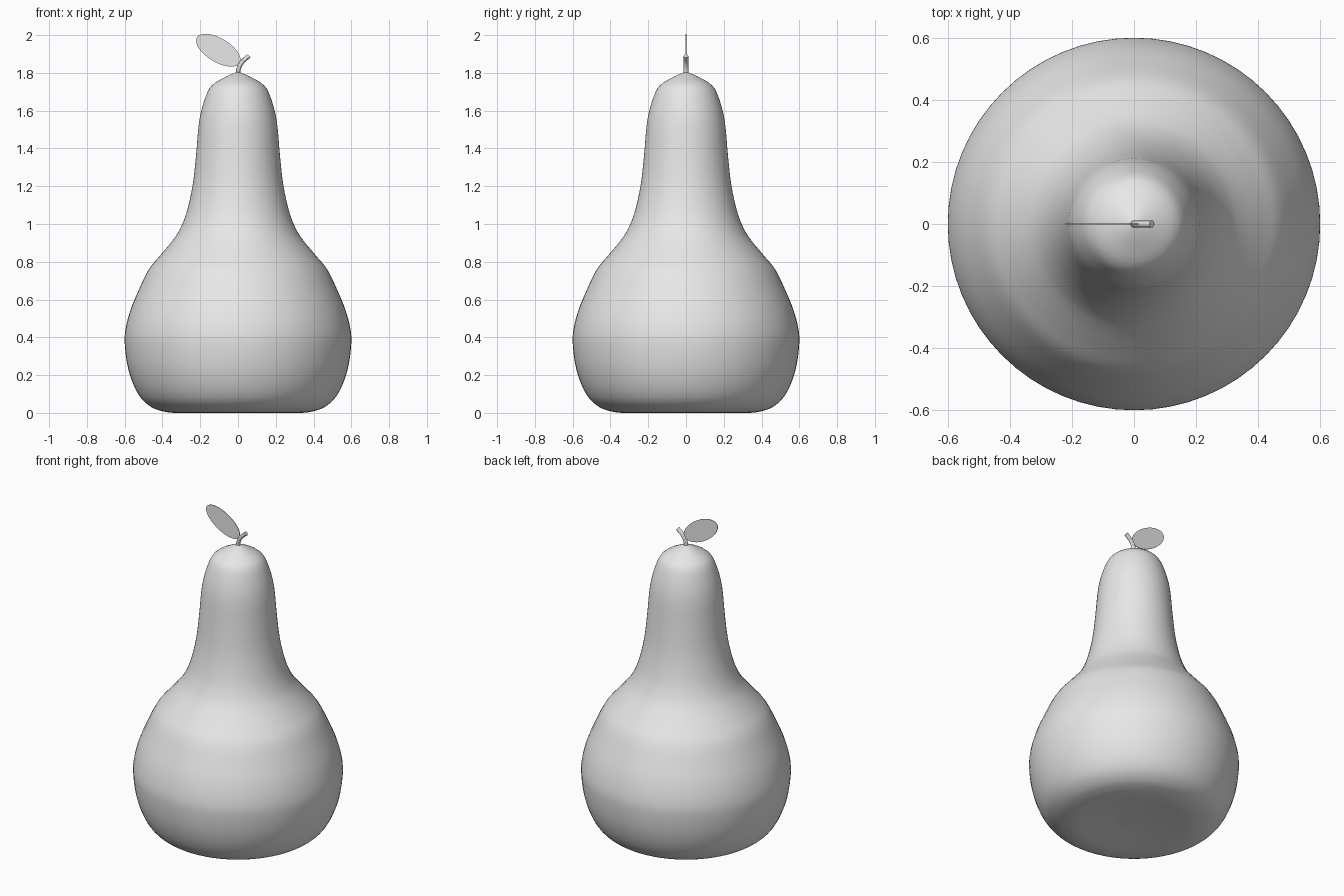
import bpy, bmesh, math
from mathutils import Vector, Matrix

cube = bpy.data.objects.get("Cube")
if cube:
    bpy.data.objects.remove(cube)

grey = bpy.data.materials.new("light_grey")
grey.use_nodes = True
grey.diffuse_color = (0.8, 0.8, 0.8, 1)
grey.node_tree.nodes["Principled BSDF"].inputs["Base Color"].default_value = (0.8, 0.8, 0.8, 1)


def add_object(name, bm, smooth=True):
    mesh = bpy.data.meshes.new(name)
    bm.to_mesh(mesh)
    bm.free()
    mesh.materials.append(grey)
    obj = bpy.data.objects.new(name, mesh)
    bpy.context.collection.objects.link(obj)
    for poly in mesh.polygons:
        poly.use_smooth = smooth
    return obj


def smooth_path(points, steps):
    """Catmull-Rom curve through the points."""
    pts = [Vector(p) for p in points]
    pts = [2 * pts[0] - pts[1]] + pts + [2 * pts[-1] - pts[-2]]
    out = []
    for a, b, c, d in zip(pts, pts[1:], pts[2:], pts[3:]):
        for i in range(steps):
            t = i / steps
            out.append(0.5 * (2 * b + (c - a) * t + (2 * a - 5 * b + 4 * c - d) * t * t
                              + (3 * b - a - 3 * c + d) * t ** 3))
    return out + [pts[-2]]


def skin(bm, rings):
    for low, high in zip(rings, rings[1:]):
        for i in range(len(low)):
            j = (i + 1) % len(low)
            bm.faces.new((low[i], low[j], high[j], high[i]))


# Fruit body: revolved profile (radius, height) with a slightly sunken base
PROFILE = [(0.11, 0.014), (0.22, 0.007), (0.33, 0.0), (0.40, 0.009), (0.457, 0.03),
           (0.51, 0.074), (0.553, 0.148), (0.585, 0.25), (0.6, 0.37), (0.594, 0.45),
           (0.569, 0.545), (0.526, 0.65), (0.474, 0.757), (0.415, 0.83), (0.352, 0.905),
           (0.31, 0.968), (0.272, 1.063), (0.24, 1.206), (0.222, 1.365), (0.206, 1.54),
           (0.178, 1.655), (0.14, 1.732), (0.06, 1.782), (0.005, 1.805)]
SIDES = 64
bm = bmesh.new()
rings = []
for p in smooth_path(PROFILE, 4):
    angles = [math.tau * i / SIDES for i in range(SIDES)]
    rings.append([bm.verts.new((p.x * math.cos(a), p.x * math.sin(a), p.y)) for a in angles])
skin(bm, rings)
bm.faces.new(rings[-1])
add_object("fruit_body", bm)

# Flat disc closing the base, facing inward
bm = bmesh.new()
bmesh.ops.create_circle(bm, cap_ends=True, segments=SIDES, radius=0.11,
                        matrix=Matrix.Translation((0, 0, 0.014)))
for face in bm.faces:
    if face.normal.z < 0:
        face.normal_flip()
add_object("base_disc", bm, smooth=False)

# Curved stem: circles swept along a bent path
path = smooth_path([(0, 0, 1.78), (0.003, 0, 1.82), (0.022, 0, 1.858), (0.058, 0, 1.89)], 4)
bm = bmesh.new()
rings = []
for i, p in enumerate(path):
    tangent = path[min(i + 1, len(path) - 1)] - path[max(i - 1, 0)]
    tangent.normalize()
    side = Vector((0, 1, 0))
    across = side.cross(tangent)
    rings.append([bm.verts.new(p + 0.012 * (across * math.cos(a) + side * math.sin(a)))
                  for a in (math.tau * k / 12 for k in range(12))])
skin(bm, rings)
bm.faces.new(rings[0][::-1])
bm.faces.new(rings[-1])
stem = add_object("stem", bm)
bpy.context.view_layer.objects.active = stem
stem.select_set(True)
bpy.ops.object.shade_smooth_by_angle()

# Leaf: thin tilted ellipse beside the stem
bm = bmesh.new()
bmesh.ops.create_cone(bm, cap_ends=True, segments=48, radius1=1, radius2=1, depth=1)
place = (Matrix.Translation((-0.104, 0, 1.92)) @ Matrix.Rotation(math.radians(31), 4, 'Y')
         @ Matrix.Diagonal((0.132, 0.004, 0.063, 1)) @ Matrix.Rotation(math.pi / 2, 4, 'X'))
bm.transform(place)
add_object("leaf", bm, smooth=False)
